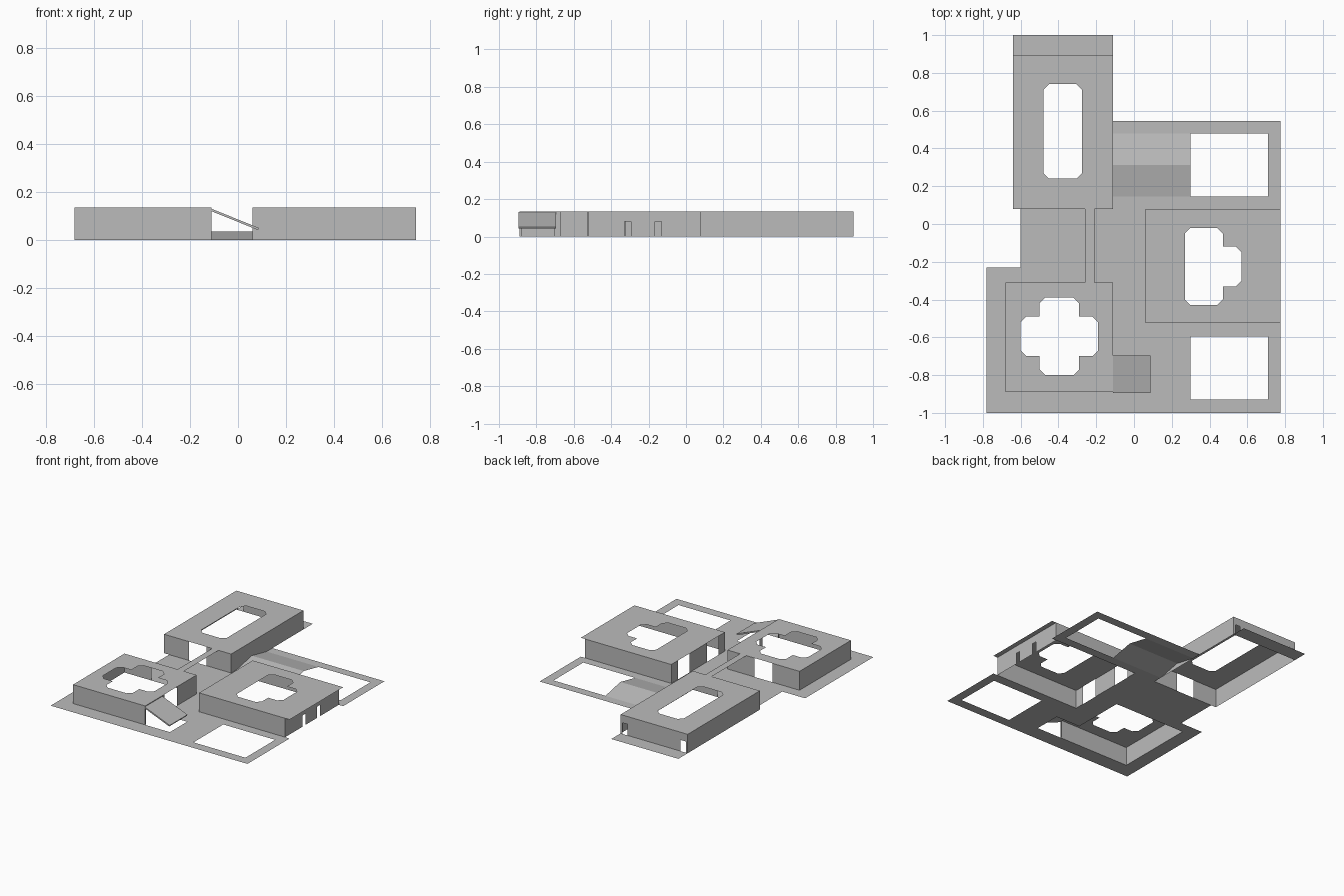
import bpy, bmesh
from mathutils import Vector

if "Cube" in bpy.data.objects:
    bpy.data.objects.remove(bpy.data.objects["Cube"])

H = 0.135          # building height
mat = bpy.data.materials.new("plain grey")
mat.diffuse_color = (0.5, 0.5, 0.5, 1)
mat.use_nodes = True
mat.node_tree.nodes["Principled BSDF"].inputs["Base Color"].default_value = mat.diffuse_color


def finish(name, bm):
    me = bpy.data.meshes.new(name)
    bm.to_mesh(me)
    bm.free()
    me.materials.append(mat)
    ob = bpy.data.objects.new(name, me)
    bpy.context.collection.objects.link(ob)
    return ob


def quad(bm, *pts):
    bm.faces.new([bm.verts.new(p) for p in pts])


def walls(name, rect, openings):
    """Four sheet walls; openings per side are (from, to, height)."""
    x0, y0, x1, y1 = rect
    sides = {"south": ((x0, y0), (x1, y0)), "east": ((x1, y0), (x1, y1)),
             "north": ((x1, y1), (x0, y1)), "west": ((x0, y1), (x0, y0))}
    bm = bmesh.new()
    for side, (p, q) in sides.items():
        ax = 0 if side in ("south", "north") else 1
        sign = 1 if q[ax] > p[ax] else -1

        def piece(a, b, z0, z1):
            if abs(a - b) < 1e-4 or z1 - z0 < 1e-4:
                return
            u, v = list(p), list(p)
            u[ax], v[ax] = a, b
            quad(bm, (*u, z0), (*v, z0), (*v, z1), (*u, z1))

        cur = p[ax]
        for a, b, h in sorted(openings.get(side, []), key=lambda o: sign * o[0]):
            a, b = (a, b) if sign > 0 else (b, a)
            piece(cur, a, 0, H)
            piece(a, b, h, H)
            cur = b
        piece(cur, q[ax], 0, H)
    finish(name, bm)


def roof(name, rect, hole):
    """Flat roof with a skylight cut out."""
    x0, y0, x1, y1 = rect
    bm = bmesh.new()
    for loop in ([(x0, y0), (x1, y0), (x1, y1), (x0, y1)], hole):
        vs = [bm.verts.new((x, y, H)) for x, y in loop]
        for a, b in zip(vs, vs[1:] + vs[:1]):
            bm.edges.new((a, b))
    bmesh.ops.triangle_fill(bm, edges=bm.edges[:], use_beauty=True,
                            normal=Vector((0, 0, 1)))
    bmesh.ops.dissolve_limit(bm, angle_limit=0.01, verts=bm.verts[:], edges=bm.edges[:])
    for f in bm.faces:
        f.normal_update()
        if f.normal.z < 0:
            f.normal_flip()
    finish(name, bm)


# ground sheet: union of rectangles minus footprints and courtyards
A = (-0.68, -0.89, -0.11, -0.31)
B = (-0.64, 0.08, -0.11, 0.895)
C = (0.06, -0.525, 0.74, 0.08)
C_ROOF = (0.06, -0.525, 0.775, 0.08)
solid = [(-0.78, -1, 0.775, -0.23), (-0.6, -0.23, 0.775, 0.08),
         (-0.11, 0.08, 0.775, 0.545), (-0.64, 0.895, -0.11, 1)]
holes = [A, C_ROOF, (-0.11, -0.89, 0.085, -0.695), (0.3, -0.93, 0.71, -0.595),
         (0.3, 0.145, 0.71, 0.48), (-0.11, 0.145, 0.3, 0.48)]
xs = sorted({r[i] for r in solid + holes for i in (0, 2)})
ys = sorted({r[i] for r in solid + holes for i in (1, 3)})
bm = bmesh.new()
for xa, xb in zip(xs, xs[1:]):
    for ya, yb in zip(ys, ys[1:]):
        cx, cy = (xa + xb) / 2, (ya + yb) / 2
        inside = lambda r: r[0] < cx < r[2] and r[1] < cy < r[3]
        if any(map(inside, solid)) and not any(map(inside, holes)):
            quad(bm, (xa, ya, 0), (xb, ya, 0), (xb, yb, 0), (xa, yb, 0))
bmesh.ops.remove_doubles(bm, verts=bm.verts[:], dist=1e-5)
finish("ground", bm)

# front left building with cross shaped skylight
cross = []
quarter = [(0.205, 0.075), (0.175, 0.105), (0.105, 0.105), (0.105, 0.175), (0.075, 0.205)]
for k in range(4):
    for x, y in quarter:
        for _ in range(k):
            x, y = -y, x
        cross.append((-0.395 + x, -0.595 + y))
walls("front_left_walls", A, {"east": [(-0.88, -0.705, 0.12), (-0.67, -0.53, H)],
                              "north": [(-0.465, -0.325, H)]})
roof("front_left_roof", A, cross)

# back left building with long skylight
c = 0.03
walls("back_left_walls", B, {"south": [(-0.445, -0.305, H)],
                             "north": [(-0.625, -0.585, 0.08), (-0.165, -0.125, 0.08)]})
roof("back_left_roof", B, [(-0.48 + c, 0.24), (-0.275 - c, 0.24), (-0.275, 0.24 + c),
                           (-0.275, 0.74 - c), (-0.275 - c, 0.74), (-0.48 + c, 0.74),
                           (-0.48, 0.74 - c), (-0.48, 0.24 + c)])

# right building with stepped skylight
walls("right_walls", C, {"west": [(-0.455, -0.325, H), (-0.125, 0.005, H)],
                         "east": [(-0.33, -0.295, 0.08), (-0.165, -0.13, 0.08)]})
roof("right_roof", C_ROOF, [(0.27 + c, -0.43), (0.47 - c, -0.43), (0.47, -0.43 + c),
                            (0.47, -0.33), (0.57 - c, -0.33), (0.57, -0.33 + c),
                            (0.57, -0.12 - c), (0.57 - c, -0.12), (0.47, -0.12),
                            (0.47, -0.02 - c), (0.47 - c, -0.02), (0.27 + c, -0.02),
                            (0.27, -0.02 - c), (0.27, -0.43 + c)])

# narrow roof strip joining the two left buildings
bm = bmesh.new()
quad(bm, (-0.26, -0.31, H), (-0.21, -0.31, H), (-0.21, 0.08, H), (-0.26, 0.08, H))
finish("roof_bridge", bm)

# double ramp rising to a ridge
bm = bmesh.new()
for ya, za, yb, zb in ((0.145, 0, 0.3125, 0.035), (0.3125, 0.035, 0.48, 0)):
    quad(bm, (-0.11, ya, za), (0.3, ya, za), (0.3, yb, zb), (-0.11, yb, zb))
finish("double_ramp", bm)

# sloping entrance canopy, a thin slab
bm = bmesh.new()
prof = [(-0.11, 0.12), (0.083, 0.042), (0.087, 0.051), (-0.11, 0.13)]
front = [bm.verts.new((x, -0.895, z)) for x, z in prof]
face = bm.faces.new(front)
ext = bmesh.ops.extrude_face_region(bm, geom=[face], use_keep_orig=True)
bmesh.ops.translate(bm, vec=(0, 0.2, 0),
                    verts=[g for g in ext["geom"] if isinstance(g, bmesh.types.BMVert)])
bmesh.ops.recalc_face_normals(bm, faces=bm.faces[:])
finish("entrance_canopy", bm)
